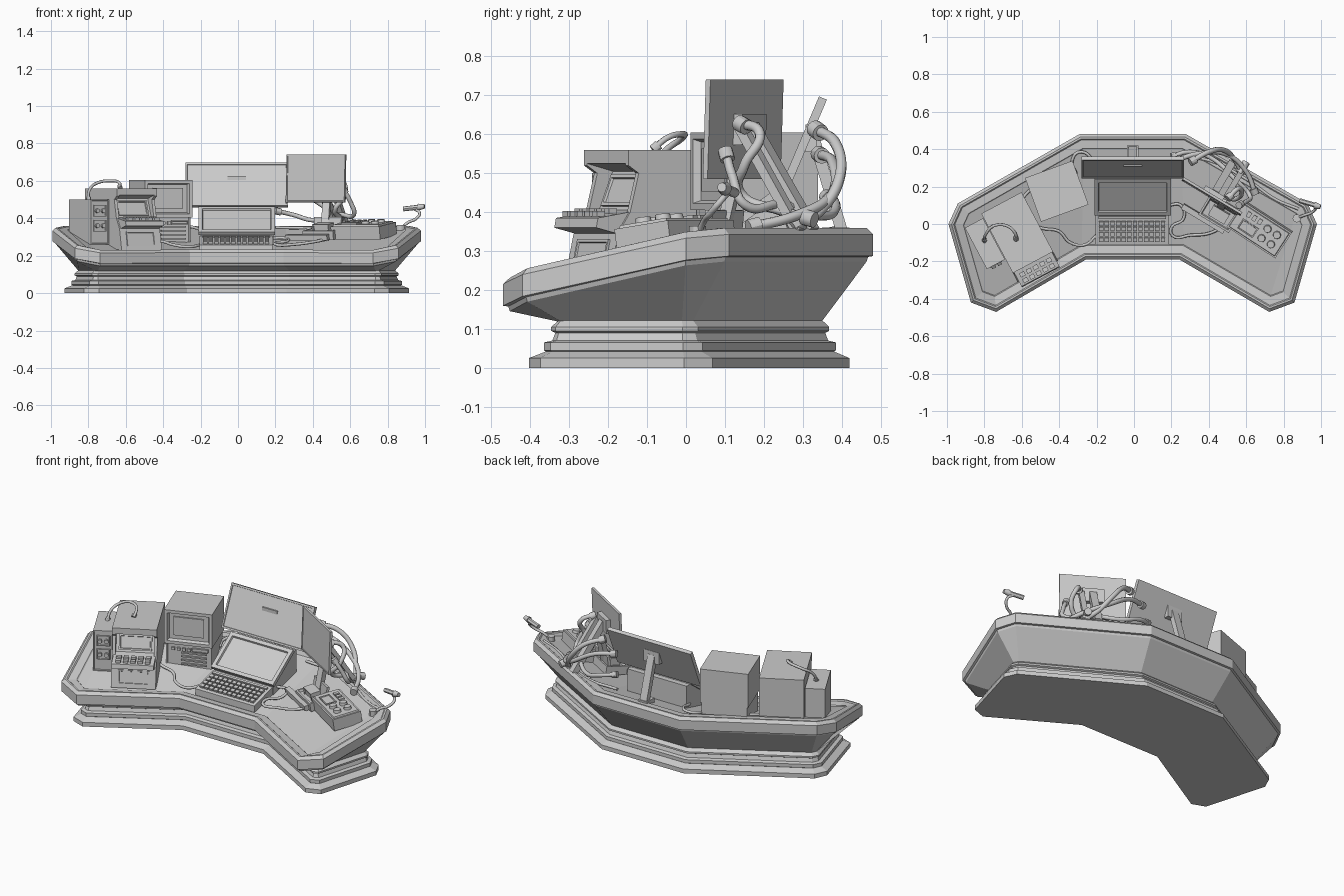
import bpy, bmesh
from math import radians, sin, cos, pi
from mathutils import Matrix, Vector

if "Cube" in bpy.data.objects:
    bpy.data.objects.remove(bpy.data.objects["Cube"])

I = Matrix.Identity(4)


def finish(bm, name, M=I):
    bmesh.ops.recalc_face_normals(bm, faces=bm.faces)
    me = bpy.data.meshes.new(name)
    bm.to_mesh(me)
    bm.free()
    me.transform(M)
    ob = bpy.data.objects.new(name, me)
    bpy.context.collection.objects.link(ob)
    return ob


def frame(x, y, z=0, turn=0, tilt=0):
    return (Matrix.Translation((x, y, z)) @ Matrix.Rotation(radians(turn), 4, 'Z')
            @ Matrix.Rotation(radians(tilt), 4, 'X'))


def box(name, M, c, s, inset=0, depth=0, axis=(0, -1, 0)):
    """Box; optionally the face towards axis gets a recessed panel."""
    bm = bmesh.new()
    bmesh.ops.create_cube(bm, size=1, matrix=Matrix.Translation(c) @ Matrix.Diagonal((*s, 1)))
    if inset:
        bm.normal_update()
        f = [f for f in bm.faces if f.normal.dot(Vector(axis)) > .9]
        bmesh.ops.inset_region(bm, faces=f, thickness=inset)
        e = bmesh.ops.inset_region(bm, faces=f, thickness=abs(depth) * .5)
        bmesh.ops.translate(bm, verts=f[0].verts, vec=Vector(axis) * -depth)
    return finish(bm, name, M)


def extrude(name, M, yz, x0, x1):
    bm = bmesh.new()
    a = [bm.verts.new((x0, y, z)) for y, z in yz]
    b = [bm.verts.new((x1, y, z)) for y, z in yz]
    bm.faces.new(a)
    bm.faces.new(b)
    for i in range(len(a)):
        j = (i + 1) % len(a)
        bm.faces.new((a[i], a[j], b[j], b[i]))
    return finish(bm, name, M)


def aim(p, q):
    p, q = Vector(p), Vector(q)
    return Matrix.Translation((p + q) / 2) @ (q - p).to_track_quat('Z', 'Y').to_matrix().to_4x4(), (q - p).length


def beam(name, p, q, w, d):
    M, l = aim(p, q)
    return box(name, M, (0, 0, 0), (w, d, l))


def rod(name, p, q, r, sides=12, r2=None, M=I):
    A, l = aim(p, q)
    bm = bmesh.new()
    bmesh.ops.create_cone(bm, cap_ends=True, segments=sides, radius1=r, radius2=r if r2 is None else r2, depth=l)
    return finish(bm, name, M @ A)


def hose(name, pts, r, caps=True):
    cu = bpy.data.curves.new(name, 'CURVE')
    cu.dimensions = '3D'
    cu.bevel_depth, cu.bevel_resolution, cu.resolution_u = r, 2, 8
    cu.use_fill_caps = True
    sp = cu.splines.new('BEZIER')
    sp.bezier_points.add(len(pts) - 1)
    for b, p in zip(sp.bezier_points, pts):
        b.co = p
        b.handle_left_type = b.handle_right_type = 'AUTO'
    bpy.context.collection.objects.link(bpy.data.objects.new(name, cu))
    if caps:
        for a, b in ((pts[0], pts[1]), (pts[-1], pts[-2])):
            a = Vector(a)
            rod(name + "_plug", a, a + (Vector(b) - a).normalized() * r * 2.5, r * 1.6)


# ---- Desk: mirrored boomerang outline, stepped rings from floor to rim
half = [(.25, -.19), (.73, -.47), (.865, -.42), (.985, 0), (.935, .11), (.285, .48)]
outline = [Vector(p) for p in half] + [Vector((-x, y)) for x, y in reversed(half)]


def surf(x, y):
    d = max(y + .19, .5 * (abs(x) - .25) + .866 * (y + .19))
    return .228 + min(.127, .22 * d)


def offset(d):
    out, n = [], len(outline)
    for i, p in enumerate(outline):
        e1, e2 = (p - outline[i - 1]).normalized(), (outline[(i + 1) % n] - p).normalized()
        n1, n2 = Vector((-e1.y, e1.x)), Vector((-e2.y, e2.x))
        out.append(p + (n1 + n2) * d / (1 + n1.dot(n2)))
    return out


def rings(name, levels, panel=False):
    """levels: (inset, z, follow) - follow adds the sloping surface height."""
    bm = bmesh.new()
    loops = []
    for d, z, follow in levels:
        loops.append([bm.verts.new((p.x - .007, p.y, z + (surf(*o) if follow else 0)))
                      for p, o in zip(offset(d), outline)])
    for a, b in zip(loops, loops[1:]):
        for i in range(12):
            j = (i + 1) % 12
            bm.faces.new((a[i], a[j], b[j], b[i]))
    bm.faces.new(loops[0])
    t = loops[-1]
    if panel:
        for q in ((0, 5, 6, 11), (0, 1, 4, 5), (1, 2, 3, 4), (11, 6, 7, 10), (10, 7, 8, 9)):
            bm.faces.new([t[i] for i in q])
    else:
        bm.faces.new(t)
    return finish(bm, name)


rings("pedestal", [(.06, 0, 0), (.06, .025, 0), (.10, .042, 0), (.095, .045, 0), (.095, .065, 0), (.115, .07, 0),
                   (.122, .09, 0), (.112, .095, 0), (.112, .105, 0), (.13, .122, 0)])
rings("desk_body", [(.132, .118, 0), (.016, -.082, 1), (.012, -.07, 1), (0, -.068, 1), (0, -.012, 1),
                    (.016, .004, 1), (.026, .004, 1), (.032, -.002, 1), (.075, -.006, 1), (.08, -.011, 1)], True)

# ---- Arcade-like terminal on the left wing
T = frame(-.54, -.205, 0, 28)
core = [(.0, .56), (0, .525), (.075, .505), (.035, .405), (-.085, .385), (-.09, .36), (-.03, .345),
        (-.055, .23), (.36, .25), (.36, .56)]
cheek = [(0, .56), (0, .52), (.03, .50), (.005, .40), (-.03, .345), (-.055, .23), (.36, .25), (.36, .56)]
extrude("terminal_core", T, core, -.115, .115)
for s in (-1, 1):
    extrude("terminal_cheek", T, cheek, s * .105, s * .122)
box("terminal_screen", T @ frame(0, .052, .455, 0, -21), (0, 0, 0), (.18, .012, .085), .012, .006)
box("terminal_lower_panel", T @ frame(0, -.042, .29, 0, -12), (0, 0, 0), (.17, .012, .08), .01, .004)
for i in range(5):
    for j in range(2):
        box("terminal_key", T, (-.08 + i * .04, -.065 + j * .035, .396 + j * .006), (.028, .024, .014))

# ---- Small amplifier box beside it
A = frame(-.797, -.105, 0, 28)
box("amplifier", A, (0, 0, .38), (.11, .25, .24), .008, .005)
for z in (.36, .44):
    box("amplifier_dial_plate", A, (0, -.123, z), (.075, .01, .06), .006, .003)
    for x in (-.018, .018):
        rod("amplifier_knob", (x, -.122, z), (x, -.14, z), .012, 10, M=A)
hose("amplifier_cable", [(-.80, -.09, .495), (-.795, -.06, .55), (-.75, -.01, .59), (-.68, -.01, .60),
                         (-.635, -.05, .59), (-.63, -.085, .56)], .008)

# ---- Boxy computer with tube monitor
C = frame(-.413, .175, 0, 20)
box("computer_monitor", C, (0, 0, .505), (.27, .25, .2), .025, .02)
box("monitor_glass", C, (0, -.108, .508), (.17, .01, .11))
box("computer_case", C, (0, .005, .335), (.255, .235, .17), .012, .004)
for i in range(4):
    box("case_button", C, (-.085 + i * .03, -.115, .375), (.018, .012, .016))
    box("case_vent", C, (.03, -.113, .29 + i * .022), (.14, .012, .008))
box("disk_slot", C, (.065, -.115, .378), (.09, .012, .02), .004, .003)

# ---- Centre console: reclined screen and keyboard
extrude("console_body", I, [(.06, .25), (.06, .315), (.245, .445), (.28, .445), (.28, .31)], -.2, .19)
box("console_screen", frame(-.007, .148, .387, 0, -54.5), (0, 0, 0), (.41, .022, .235), .03, .01)
extrude("keyboard_base", I, [(-.11, .22), (-.11, .258), (.06, .305), (.06, .24)], -.205, .185)
K = frame(-.01, -.025, .284, 0, 15.5)
for j in range(4):
    for i in range(12):
        box("key", K, (-.165 + i * .03, -.06 + j * .03, .004), (.023, .022, .014))
box("keyboard_strip", K, (0, .062, .002), (.36, .014, .01))

# ---- Wide centre display on its post
box("wide_display", frame(-.007, .303, .578, 0, -23), (0, 0, 0), (.55, .022, .25), .014, .004)
beam("wide_display_post", (-.007, .41, .32), (-.007, .325, .60), .045, .03)
box("wide_display_foot", I, (-.007, .385, .345), (.06, .07, .03))
box("wide_display_mount", I, (-.007, .322, .59), (.1, .03, .07))

# ---- Right display, post and strut
R = frame(.417, .147, .613, -31, -2)
box("side_display", R, (0, 0, 0), (.365, .014, .255), .01, .003)
beam("side_display_strut", (.43, .165, .62), (.52, .32, .35), .04, .035)
beam("side_display_strut", (.49, .14, .62), (.58, .29, .35), .03, .025)
beam("side_display_post", (.475, .13, .5), (.465, .09, .33), .04, .03)
box("side_display_mount", R, (0, .018, 0), (.12, .03, .08))

# ---- Button panel and card reader on the right wing
P = frame(.672, -.027, .333, -33, 8)
box("button_panel", P, (0, 0, 0), (.31, .165, .07), .012, -.008, (0, 0, 1))
for i in range(2):
    for j in range(2):
        rod("panel_knob", (.035 + i * .06, -.03 + j * .06, .03), (.035 + i * .06, -.03 + j * .06, .058), .024, 12, .019, P)
for i in range(3):
    box("panel_switch", P, (-.09 + i * .035, .04, .045), (.022, .03, .016))
box("panel_display", P, (-.055, -.025, .044), (.1, .06, .014), .008, .004, (0, 0, 1))
B = frame(.46, .06, .318, -31, 9)
box("reader_tray", B, (0, 0, 0), (.19, .13, .05), .015, .012, (0, 0, 1))
box("reader_block", B, (.0, -.005, .03), (.1, .06, .05), .01, .006)
box("reader_back", B @ frame(0, .05, .045, 0, -15), (0, 0, 0), (.17, .015, .07))
box("reader_ledge", B, (-.06, -.075, -.008), (.26, .03, .03))

# ---- Hoses behind the right display
hose("thick_hose", [(.50, .135, .63), (.56, .19, .60), (.57, .15, .52), (.52, .14, .45), (.55, .24, .405),
                    (.60, .33, .38)], .013)
hose("thick_hose", [(.30, .33, .615), (.40, .385, .575), (.48, .395, .49), (.54, .34, .40), (.58, .27, .36)], .014)
hose("thick_hose", [(.22, .34, .55), (.34, .375, .53), (.50, .37, .44), (.60, .28, .39), (.65, .16, .36)], .013)
hose("thick_hose", [(.20, .36, .44), (.29, .385, .42), (.40, .36, .39), (.54, .24, .42), (.62, .15, .42),
                    (.60, .12, .49), (.56, .10, .56)], .012)

# ---- Thin desk cables
def on_desk(name, pts, r=.008):
    hose(name, [(x, y, surf(x, y) + .002) for x, y in pts], r, False)


on_desk("keyboard_cable", [(-.54, .2), (-.6, .12), (-.585, .03), (-.5, -.02), (-.4, -.04), (-.34, -.1), (-.26, -.11), (-.2, -.06)])
on_desk("panel_cable", [(.18, .1), (.25, .1), (.265, .03), (.2, -.02), (.21, -.065), (.3, -.06), (.4, -.05), (.5, 0)])
on_desk("display_cable", [(-.2, .25), (-.22, .34), (-.29, .385), (-.33, .34), (-.31, .27)])
on_desk("mic_cable", [(.2, .36), (.4, .34), (.6, .24), (.76, .13), (.88, .08)])

# ---- Gooseneck microphone at the right edge
hose("mic_neck", [(.87, .03, .34), (.905, .045, .375), (.955, .065, .40), (.97, .09, .43), (.94, .11, .452)], .008, False)
rod("mic_base", (.87, .03, .335), (.87, .03, .365), .022)
rod("mic_body", (.885, .125, .45), (.97, .10, .46), .013)
rod("mic_head", (.965, .10, .46), (.997, .092, .464), .018, 12, .012)

for ob in list(bpy.context.collection.objects):
    if ob.type == 'MESH' and any(k in ob.name for k in ("plug", "knob", "mic")):
        bpy.ops.object.select_all(action='DESELECT')
        ob.select_set(True)
        bpy.context.view_layer.objects.active = ob
        bpy.ops.object.shade_smooth_by_angle()
